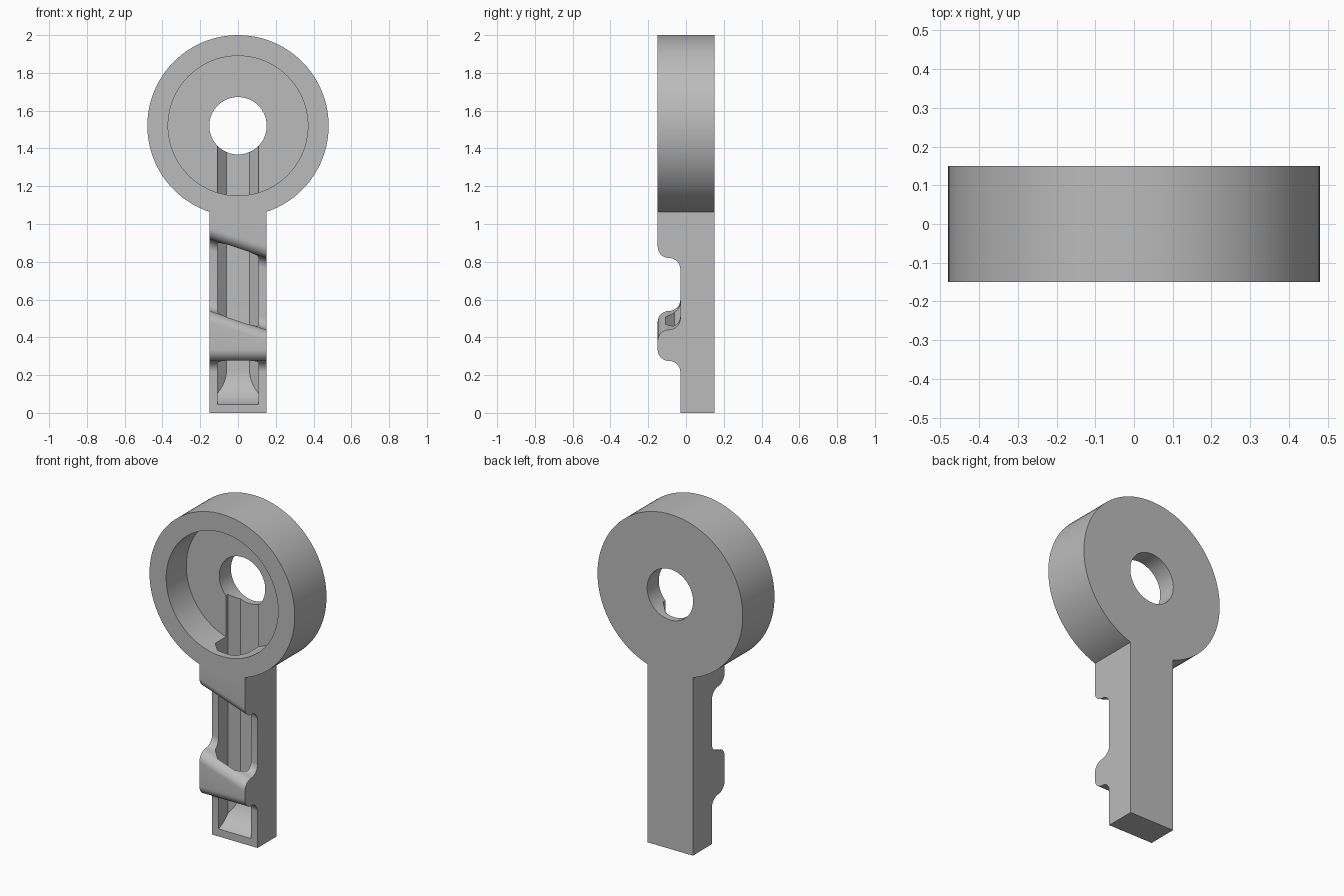
import bpy, bmesh, math
from mathutils import Vector

cube = bpy.data.objects.get("Cube")
if cube:
    bpy.data.objects.remove(cube, do_unlink=True)

grey = bpy.data.materials.new("plain grey")
grey.use_nodes = True
colour = (0.5, 0.5, 0.5, 1)
grey.diffuse_color = colour
grey.node_tree.nodes["Principled BSDF"].inputs["Base Color"].default_value = colour

HEAD_Z = 1.52
HALF = 0.15      # half of width and thickness
STEP = 0.06      # radius of the rounded steps


def loft(name, start, end):
    """Solid between two matching closed outlines."""
    bm = bmesh.new()
    a = [bm.verts.new(p) for p in start]
    b = [bm.verts.new(p) for p in end]
    n = len(a)
    for i in range(n):
        j = (i + 1) % n
        bm.faces.new((a[i], a[j], b[j], b[i]))
    bm.faces.new(a[::-1])
    bm.faces.new(b)
    bmesh.ops.recalc_face_normals(bm, faces=bm.faces)
    mesh = bpy.data.meshes.new(name)
    bm.to_mesh(mesh)
    bm.free()
    obj = bpy.data.objects.new(name, mesh)
    bpy.context.collection.objects.link(obj)
    mesh.materials.append(grey)
    return obj


def disc(name, radius, front, back, sides=96):
    ring = [(radius * math.cos(2 * math.pi * i / sides),
             HEAD_Z + radius * math.sin(2 * math.pi * i / sides)) for i in range(sides)]
    return loft(name, [(x, front, z) for x, z in ring], [(x, back, z) for x, z in ring])


def combine(target, other, operation):
    """Apply a boolean and discard the helper."""
    mod = target.modifiers.new(operation, "BOOLEAN")
    mod.operation = operation
    mod.solver = "EXACT"
    mod.object = other
    other.hide_render = True
    bpy.context.view_layer.objects.active = target
    bpy.ops.object.modifier_apply(modifier=mod.name)
    bpy.data.objects.remove(other, do_unlink=True)


def step(z, direction, slant):
    """S-shaped step from the raised front to the low front, centred at height z."""
    mid, n = -HALF + STEP, 10
    angles = [math.pi / 2 * i / n for i in range(n + 1)]
    convex = [(mid - STEP * math.cos(t), z + direction * STEP * (math.sin(t) - 1), slant)
              for t in angles]
    concave = [(mid + STEP * math.sin(t), z + direction * STEP * (1 - math.cos(t)), slant)
               for t in angles[1:]]
    return convex + concave


# Shank side profile (y, z, slant), with slanted upper steps
profile = [(HALF, 0, 0), (-0.03, 0, 0)]
profile += step(0.275, -1, 0)[::-1]
profile += step(0.49, 1, 1)
profile += step(0.87, -1, 1)[::-1]
profile += [(-HALF, 1.12, 0), (HALF, 1.12, 0)]


def shank_side(x):
    return [(x, y, z - slant * x / 3) for y, z, slant in profile]


key = loft("key_body", shank_side(-HALF), shank_side(HALF))

# Round head with front recess and through hole
combine(key, disc("head", 0.48, -HALF, HALF), "UNION")
combine(key, disc("recess_cutter", 0.37, -0.3, 0.04), "DIFFERENCE")
combine(key, disc("hole_cutter", 0.152, -0.3, 0.3, 64), "DIFFERENCE")

# Eight-sided channel running up the shank, with a scooped lower end
w, c = 0.108, 0.048
octagon = [(-w, -w + c), (-w + c, -w), (w - c, -w), (w, -w + c),
           (w, w - c), (w - c, w), (c - w, w), (-w, w - c)]
channel = loft("channel_cutter", [(x, y, -0.1) for x, y in octagon],
               [(x, y, 1.5) for x, y in octagon])
radius, top, deep = 0.2, 0.235, w + 0.0005
arc = [math.pi / 2 * i / 16 for i in range(17)]
scoop = [(deep - radius + radius * math.sin(t), top - radius * math.cos(t)) for t in arc]
scoop += [(deep, 1.6), (-0.3, 1.6), (-0.3, top - radius)]
limit = loft("scoop_limit", [(-0.3, y, z) for y, z in scoop], [(0.3, y, z) for y, z in scoop])
combine(channel, limit, "INTERSECT")
combine(key, channel, "DIFFERENCE")

# Smooth round surfaces, crisp edges
bpy.ops.object.select_all(action="DESELECT")
key.select_set(True)
bpy.context.view_layer.objects.active = key
bpy.ops.object.shade_smooth_by_angle(angle=math.radians(25))
